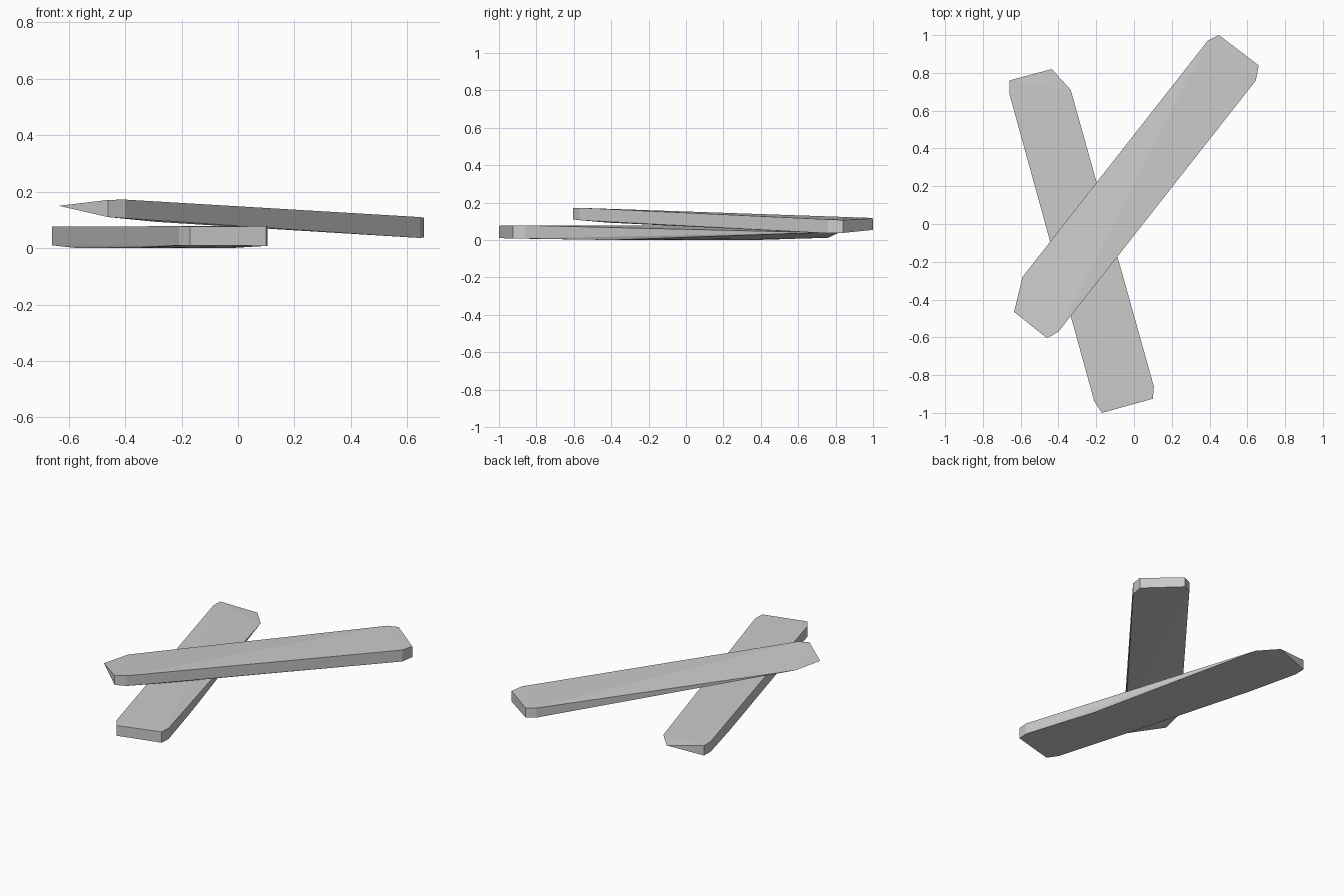
import bpy, bmesh

if "Cube" in bpy.data.objects:
    bpy.data.objects.remove(bpy.data.objects["Cube"])

wood = bpy.data.materials.new("plain_grey")
wood.diffuse_color = (0.6, 0.6, 0.6, 1)
wood.use_nodes = True
wood.node_tree.nodes["Principled BSDF"].inputs["Base Color"].default_value = wood.diffuse_color


def plank(name, outline, belly):
    """Chipped plank: outline corners (x, y, bottom z, top z) plus extra underside points, skinned as a hull."""
    bm = bmesh.new()
    for x, y, low, high in outline:
        for z in {low, high}:          # equal heights pinch to a single corner
            bm.verts.new((x, y, z))
    for p in belly:
        bm.verts.new(p)
    res = bmesh.ops.convex_hull(bm, input=bm.verts[:])
    loose = {v for v in res["geom_interior"] + res["geom_unused"]
             if isinstance(v, bmesh.types.BMVert) and not v.link_faces}
    bmesh.ops.delete(bm, geom=list(loose), context='VERTS')
    bmesh.ops.recalc_face_normals(bm, faces=bm.faces[:])
    mesh = bpy.data.meshes.new(name)
    bm.to_mesh(mesh)
    bm.free()
    mesh.materials.append(wood)
    obj = bpy.data.objects.new(name, mesh)
    bpy.context.collection.objects.link(obj)
    return obj


# plank lying on the ground, thin at its back right corner
plank("lower_plank", [
    (-0.66, 0.76, 0.012, 0.075), (-0.435, 0.82, 0.04, 0.04),
    (-0.335, 0.71, 0.04, 0.04), (0.105, -0.86, 0.008, 0.078),
    (0.10, -0.925, 0.008, 0.078), (-0.17, -1.0, 0.01, 0.076),
    (-0.21, -0.94, 0.01, 0.078), (-0.66, 0.69, 0.01, 0.076),
], [(-0.57, 0.37, 0.0), (-0.03, -0.40, 0.0), (-0.36, -0.38, 0.0)])

# plank leaning across it, thin at its front left corner
plank("upper_plank", [
    (-0.635, -0.465, 0.15, 0.15), (-0.59, -0.28, 0.148, 0.148),
    (0.39, 0.97, 0.057, 0.119), (0.45, 1.0, 0.054, 0.115),
    (0.66, 0.84, 0.038, 0.107), (0.645, 0.76, 0.036, 0.110),
    (-0.40, -0.57, 0.106, 0.172), (-0.46, -0.605, 0.11, 0.171),
], [(-0.29, -0.42, 0.093)])
